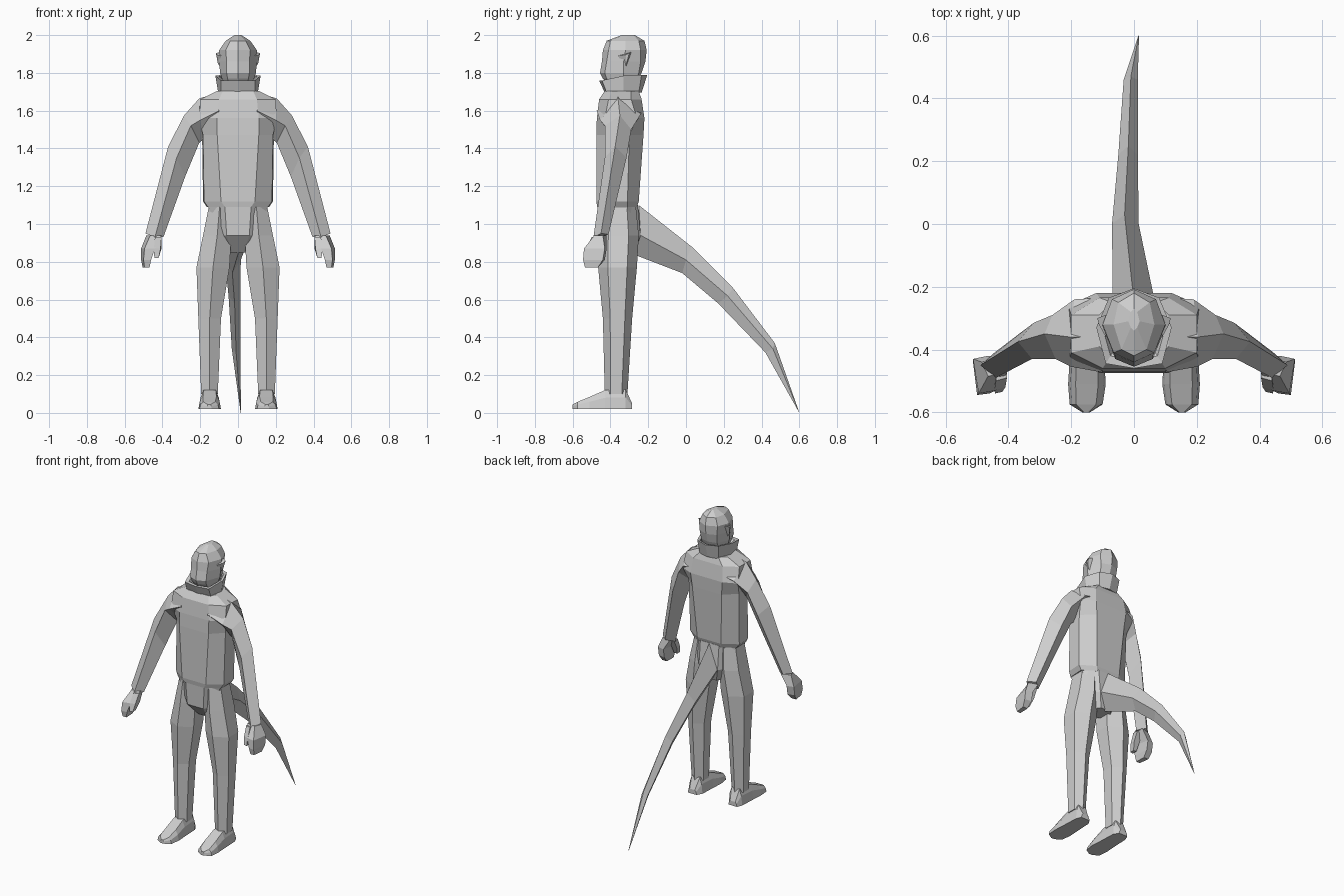
import bpy, bmesh, math

grey = bpy.data.materials.new("plain_grey")
grey.diffuse_color = (0.62, 0.62, 0.62, 1)


def loft(name, rings, mirror=False):
    """Skin a list of equal-length point rings, capping both ends."""
    bm = bmesh.new()
    vs = [[bm.verts.new(p) for p in r] for r in rings]
    n = len(rings[0])
    for a, b in zip(vs, vs[1:]):
        for i in range(n):
            j = (i + 1) % n
            bm.faces.new((a[i], a[j], b[j], b[i]))
    bm.faces.new(vs[0])
    bm.faces.new(vs[-1])
    bmesh.ops.remove_doubles(bm, verts=bm.verts[:], dist=0.0005)
    bmesh.ops.recalc_face_normals(bm, faces=bm.faces[:])
    me = bpy.data.meshes.new(name)
    bm.to_mesh(me)
    bm.free()
    me.materials.append(grey)
    ob = bpy.data.objects.new(name, me)
    bpy.context.collection.objects.link(ob)
    if mirror:
        mod = ob.modifiers.new("mirror", "MIRROR")
        mod.use_mirror_merge = False
    return ob


def sym(z, *half):
    """Full ring from right-hand points (x, y, optional z offset), front to back."""
    pts = [(p[0], p[1], z + (p[2] if len(p) > 2 else 0)) for p in half]
    return pts + [(-x, y, h) for x, y, h in reversed(pts) if x > 0]


def flat(z, *pts):
    return [(x, y, z) for x, y in pts]


def hexagon(z, x0, x1, y0, y1):
    """Six-sided ring with ridges at the front and back."""
    cx, cy, rx, ry = (x0 + x1) / 2, (y0 + y1) / 2, (x1 - x0) / 2, (y1 - y0) / 2
    return [(cx + rx * math.cos(a) / math.cos(math.pi / 6), cy + ry * math.sin(a), z)
            for a in (math.radians(30 + 60 * i) for i in range(6))]


# Torso: flat chest panel with angled flanks
loft("torso", [
    sym(1.09, (.07, -.47), (.16, -.42), (.165, -.31), (.08, -.26)),
    sym(1.12, (.09, -.475), (.18, -.41), (.185, -.31), (.09, -.25)),
    sym(1.47, (.11, -.475), (.185, -.40), (.19, -.30), (.11, -.225)),
    sym(1.56, (.11, -.472), (.205, -.43), (.21, -.26), (.12, -.22)),
    sym(1.66, (.10, -.46), (.20, -.41), (.20, -.29), (.11, -.235)),
    sym(1.705, (.08, -.43), (.11, -.39), (.11, -.29), (.07, -.25))])

# Pelvis narrowing to the crotch
loft("pelvis", [
    sym(1.10, (.07, -.465), (.16, -.42), (.16, -.31), (.07, -.255)),
    sym(0.94, (.06, -.46), (.11, -.40), (.12, -.30), (.07, -.24)),
    sym(0.85, (.03, -.38), (.06, -.36), (.06, -.30), (.04, -.27))])

# Flared collar with a sunken opening
loft("collar", [
    sym(1.695, (0, -.43), (.09, -.42), (.105, -.33), (.07, -.25), (0, -.235)),
    sym(1.77, (0, -.46, -.01), (.09, -.445, -.01), (.12, -.33, .015), (.08, -.235, .02), (0, -.205, .02)),
    sym(1.77, (0, -.44, -.01), (.075, -.42, -.01), (.10, -.33, .01), (.07, -.25, .015), (0, -.225, .015)),
    sym(1.735, (0, -.41), (.06, -.40), (.08, -.33), (.06, -.27), (0, -.25))])

# Faceted head, pointed at the crown and back
loft("head", [
    sym(1.73, (0, -.41), (.05, -.39), (.07, -.33), (.05, -.27), (0, -.25)),
    sym(1.77, (0, -.44), (.055, -.42), (.085, -.33), (.06, -.26), (0, -.25)),
    sym(1.80, (0, -.455), (.06, -.43), (.095, -.33), (.06, -.25), (0, -.235)),
    sym(1.86, (0, -.445), (.06, -.42), (.10, -.33), (.065, -.24), (0, -.215)),
    sym(1.92, (0, -.44), (.065, -.41), (.10, -.32), (.07, -.24), (0, -.208)),
    sym(1.97, (0, -.42), (.04, -.40), (.065, -.32), (.05, -.25), (0, -.22)),
    sym(2.0, (0, -.34), (.01, -.33), (.018, -.31), (.01, -.28), (0, -.27))])

# Small pointed ears
loft("ears", [
    [(.09, -.36, 1.89), (.09, -.29, 1.91), (.085, -.32, 1.82)],
    [(.112, -.32, 1.895), (.117, -.30, 1.905), (.107, -.315, 1.85)]], True)

# Arms: diamond sections (outer, front, inner, back)
loft("arms", [
    [(.12, -.36, 1.69), (.10, -.473, 1.60), (.10, -.40, 1.47), (.10, -.235, 1.60)],
    [(.205, -.36, 1.665), (.20, -.455, 1.55), (.18, -.36, 1.45), (.19, -.24, 1.58)],
    [(.285, -.35, 1.575), (.25, -.43, 1.52), (.205, -.36, 1.43), (.26, -.29, 1.50)],
    [(.37, -.375, 1.41), (.325, -.43, 1.35), (.28, -.385, 1.25), (.32, -.315, 1.35)],
    [(.49, -.45, .95), (.44, -.49, .93), (.395, -.45, .93), (.445, -.41, .945)]], True)

# Mitten hands with thumbs
loft("hands", [
    flat(.94, (.465, -.485), (.485, -.44), (.42, -.42), (.405, -.475)),
    flat(.87, (.495, -.54), (.513, -.43), (.465, -.42), (.44, -.53)),
    flat(.81, (.50, -.545), (.513, -.44), (.465, -.43), (.46, -.54)),
    flat(.77, (.495, -.535), (.505, -.465), (.47, -.465), (.468, -.535))], True)
loft("thumbs", [
    flat(.93, (.44, -.50), (.44, -.45), (.405, -.45), (.405, -.49)),
    flat(.87, (.445, -.53), (.445, -.48), (.405, -.48), (.41, -.52)),
    flat(.82, (.443, -.54), (.443, -.505), (.42, -.505), (.42, -.535))], True)

# Legs with a front and back ridge
loft("legs", [
    hexagon(1.09, .04, .155, -.455, -.265),
    hexagon(.94, .035, .185, -.465, -.25),
    hexagon(.77, .045, .22, -.465, -.26),
    hexagon(.50, .09, .21, -.44, -.285),
    hexagon(.10, .107, .195, -.43, -.31)], True)


# Feet: wedge from heel to toe
def foot_ring(y, x0, x1, top):
    inset = (x1 - x0) * .2
    return [(x0, y, .02), (x1, y, .02), (x1 - inset * .3, y, .02 + (top - .02) * .6),
            (x1 - inset, y, top), (x0 + inset, y, top), (x0 + inset * .3, y, .02 + (top - .02) * .6)]


loft("feet", [
    foot_ring(-.285, .12, .185, .05),
    foot_ring(-.32, .10, .20, .125),
    foot_ring(-.43, .095, .205, .12),
    foot_ring(-.51, .09, .21, .085),
    foot_ring(-.575, .10, .205, .058),
    foot_ring(-.60, .14, .165, .045)], True)

# Tail: (top y, z), (middle y, z), (bottom y, z), left x, ridge x, right x
tail = [((-.25, 1.10), (-.24, .94), (-.28, .84), -.068, 0, .065),
        ((.03, .88), (0, .81), (-.02, .74), -.07, -.03, .015),
        ((.25, .66), (.22, .62), (.17, .58), -.05, -.018, .012),
        ((.47, .37), (.46, .34), (.42, .32), -.033, -.01, .012),
        ((.60, .002), (.60, .001), (.60, 0), .014, .015, .016)]
loft("tail", [[(c, *t), (r, *m), (c, *b), (l, *m)] for t, m, b, l, c, r in tail])
